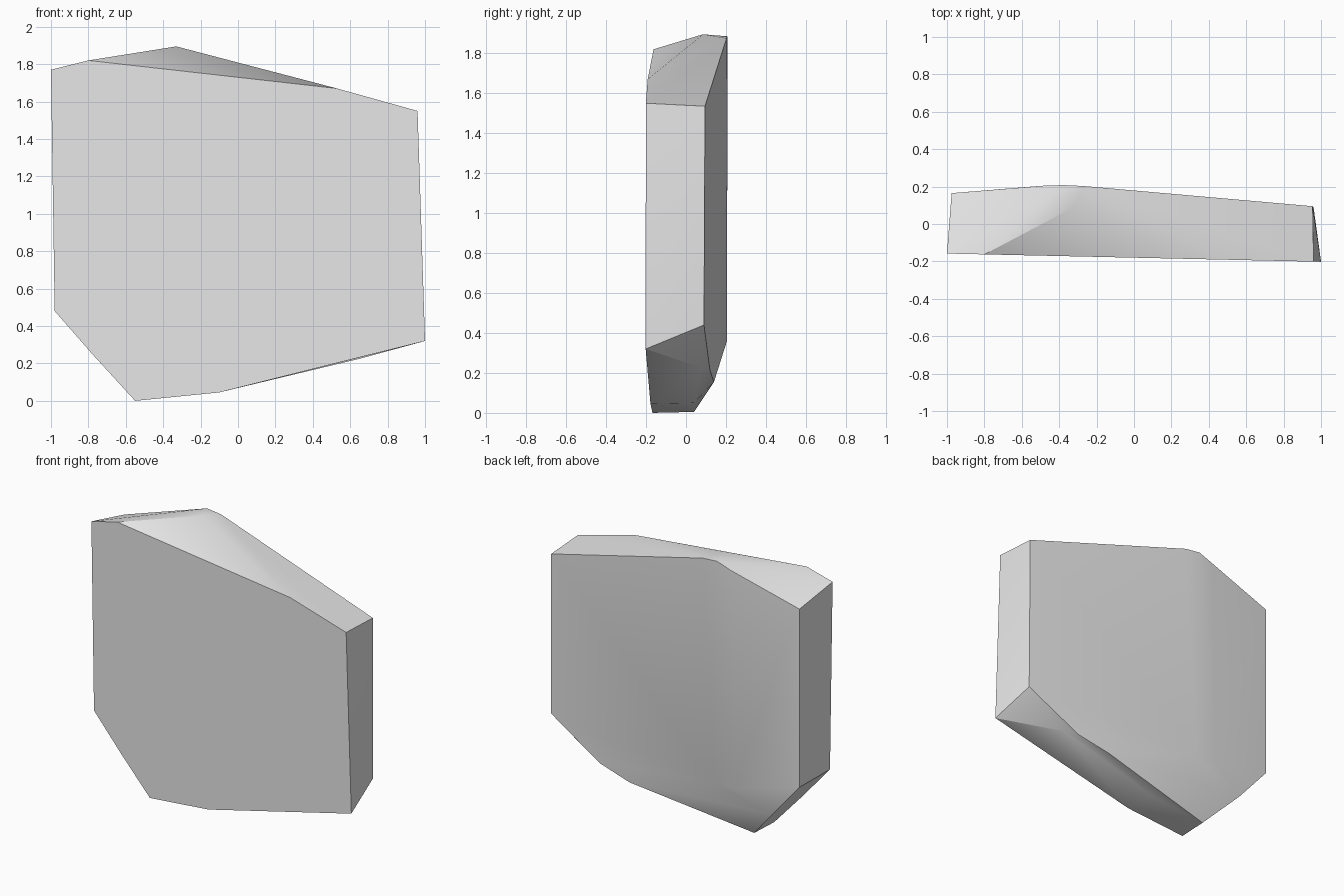
import bpy
import bmesh
import math

# Remove the default object
default = bpy.data.objects.get("Cube")
if default:
    bpy.data.objects.remove(default, do_unlink=True)


def make_material(name, colour):
    material = bpy.data.materials.new(name)
    material.use_nodes = True
    material.diffuse_color = colour
    shader = material.node_tree.nodes["Principled BSDF"]
    shader.inputs["Base Color"].default_value = colour
    shader.inputs["Roughness"].default_value = 0.8
    return material


def make_hull(name, points, material):
    """Wrap a convex skin around the corner points."""
    bm = bmesh.new()
    for point in points:
        bm.verts.new(point)
    bmesh.ops.convex_hull(bm, input=bm.verts[:])
    loose = [vert for vert in bm.verts if not vert.link_faces]
    bmesh.ops.delete(bm, geom=loose, context="VERTS")
    bmesh.ops.recalc_face_normals(bm, faces=bm.faces[:])
    mesh = bpy.data.meshes.new(name)
    bm.to_mesh(mesh)
    bm.free()
    mesh.materials.append(material)
    obj = bpy.data.objects.new(name, mesh)
    bpy.context.collection.objects.link(obj)
    return obj


# Front outline as x, z; the front leans slightly across its width
front_outline = [
    (-1, 1.77), (-.8, 1.82), (.53, 1.67), (.96, 1.55), (1, .32),
    (-.1, .045), (-.55, 0), (-.77, .24), (-.98, .48),
]
front_corners = [(x, -.18 - .022 * x, z) for x, z in front_outline]

# Chipped crest and the shallow ridge down the back
crest = [
    (-.33, .085, 1.895), (-.27, .203, 1.875),
    (-.38, .208, 1.885), (-.48, .205, 1.85),
]
back_ridge = [(-.36, .205, .36), (-.52, .202, .36)]

# Outer corners of the back
back_corners = [
    (-.975, .165, 1.7), (-.975, .165, .48),
    (.955, .095, 1.535), (.96, .09, .44),
]

# Broken underside, running from the left end to the right
underside = [
    (.65, .08, .225), (.57, .12, .215), (.33, .14, .155),
    (-.11, .04, .05), (-.545, .04, .005), (-.76, .155, .23),
]

stone = make_material("stone_grey", (.8, .8, .8, 1))
slab = make_hull(
    "stone_slab",
    front_corners + crest + back_ridge + back_corners + underside,
    stone,
)

# Soft shading across shallow facets, crisp along the broken edges
bpy.ops.object.select_all(action="DESELECT")
slab.select_set(True)
bpy.context.view_layer.objects.active = slab
bpy.ops.object.shade_smooth_by_angle(angle=math.radians(30))
